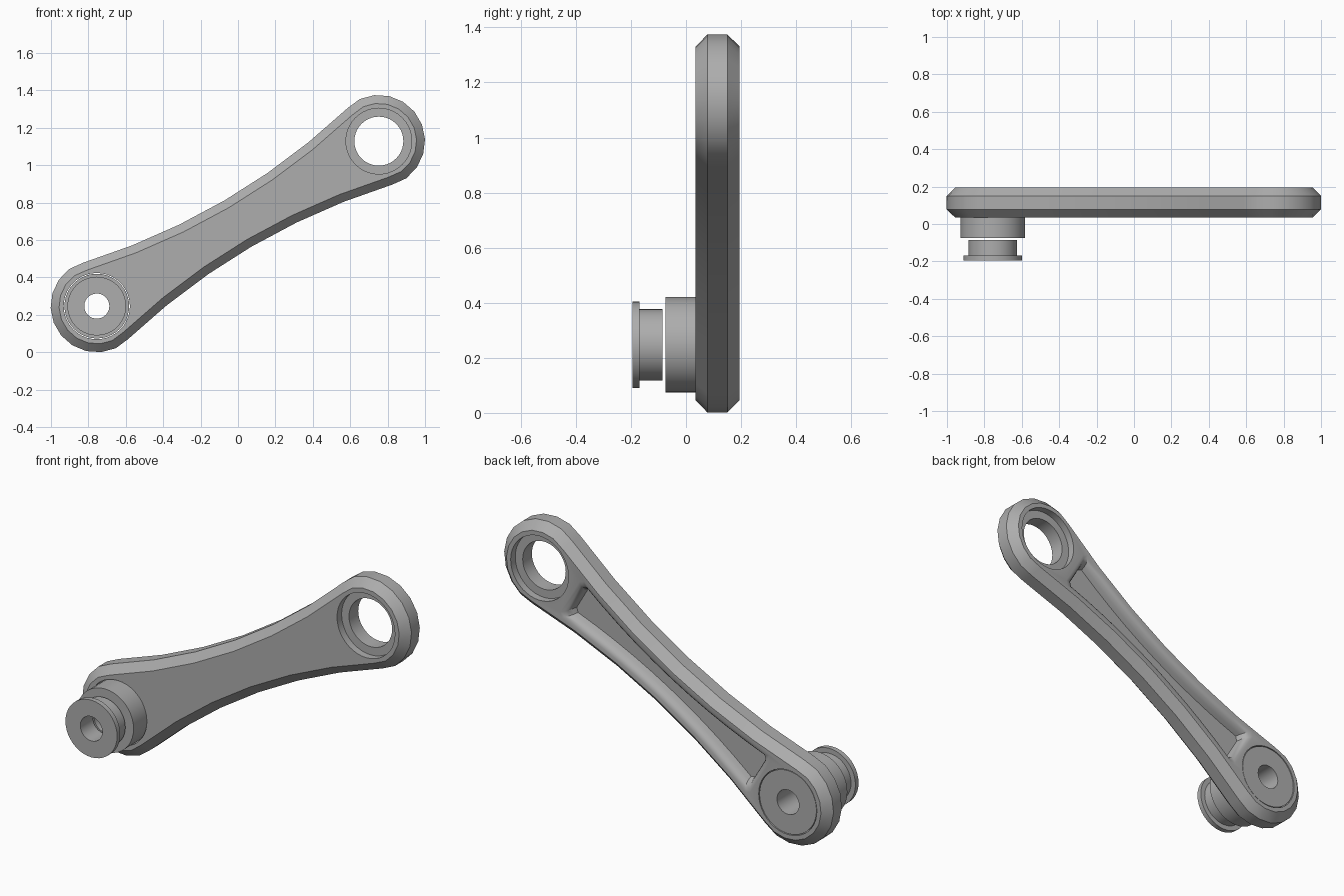
import bpy, bmesh, math
from mathutils import Vector

if "Cube" in bpy.data.objects:
    bpy.data.objects.remove(bpy.data.objects["Cube"])

steel = bpy.data.materials.new("grey metal")
steel.use_nodes = True
GREY = (0.42, 0.42, 0.42, 1)
steel.diffuse_color = GREY
steel.node_tree.nodes["Principled BSDF"].inputs["Base Color"].default_value = GREY

# Lengthwise axis of the arm, between the two eye centres
LOW = Vector((-0.755, 0.247))
HIGH = Vector((0.753, 1.129))
MID = (LOW + HIGH) / 2
HALF = (HIGH - LOW).length / 2
AXIS = (HIGH - LOW).normalized()
END_R = 0.247
SIDE_END = 0.82
BACK = 0.195
FRONT = 0.035


def place(u, v, y):
    return (MID.x + u * AXIS.x - v * AXIS.y, y, MID.y + u * AXIS.y + v * AXIS.x)


def half_width(u):
    return 0.143 + 0.14 * u * u


def finish(bm, name):
    bmesh.ops.recalc_face_normals(bm, faces=bm.faces)
    mesh = bpy.data.meshes.new(name)
    bm.to_mesh(mesh)
    bm.free()
    obj = bpy.data.objects.new(name, mesh)
    mesh.materials.append(steel)
    bpy.context.collection.objects.link(obj)
    return obj


def loft(name, sections):
    """Closed solid through (outline, y) sections."""
    bm = bmesh.new()
    rings = [[bm.verts.new(place(u, v, y)) for u, v in pts] for pts, y in sections]
    n = len(rings[0])
    for a, b in zip(rings, rings[1:]):
        for i in range(n):
            j = (i + 1) % n
            bm.faces.new((a[i], a[j], b[j], b[i]))
    bm.faces.new(rings[0])
    bm.faces.new(rings[-1])
    return finish(bm, name)


def arm_outline(inset):
    us = [SIDE_END * (i / 3 - 1) for i in range(7)]
    lower = [(u, inset - half_width(u)) for u in us]
    start = math.acos((SIDE_END - HALF) / END_R)
    cap = []
    for i in range(1, 11):
        a = start * (2 * i / 11 - 1)
        cap.append((HALF + (END_R - inset) * math.cos(a), (END_R - inset) * math.sin(a)))
    half = lower + cap
    return half + [(-u, -v) for u, v in half]


def pocket_outline(inset):
    # Waisted sides with clipped corners at both ends
    u0, u1 = -0.70 + inset, 0.68 - inset
    c = 0.02
    us = [u0 + c + (u1 - u0 - 2 * c) * i / 10 for i in range(11)]
    w = [half_width(u) - 0.045 - inset for u in us]
    lower = [(u0, c - w[0])] + [(u, -x) for u, x in zip(us, w)] + [(u1, c - w[-1])]
    return lower + [(u, -v) for u, v in reversed(lower)]


def lathe(name, centre, profile, steps=40):
    """Closed (radius, y) profile spun about a front-to-back axis."""
    bm = bmesh.new()
    rings = []
    for i in range(steps):
        a = math.tau * i / steps
        rings.append([bm.verts.new((centre.x + r * math.cos(a), y, centre.y + r * math.sin(a)))
                      for r, y in profile])
    n = len(profile)
    for i in range(steps):
        a, b = rings[i], rings[(i + 1) % steps]
        for k in range(n):
            m = (k + 1) % n
            bm.faces.new((a[k], a[m], b[m], b[k]))
    return finish(bm, name)


def plug(name, centre, radius, y0, y1):
    bm = bmesh.new()
    rings = [[bm.verts.new((centre.x + radius * math.cos(math.tau * i / 40), y,
                            centre.y + radius * math.sin(math.tau * i / 40)))
              for i in range(40)] for y in (y0, y1)]
    for i in range(40):
        j = (i + 1) % 40
        bm.faces.new((rings[0][i], rings[0][j], rings[1][j], rings[1][i]))
    for ring in rings:
        bm.faces.new(ring)
    return finish(bm, name)


def cut(target, cutter):
    cutter.hide_render = True
    mod = target.modifiers.new("cut", 'BOOLEAN')
    mod.operation = 'DIFFERENCE'
    mod.solver = 'EXACT'
    mod.object = cutter
    bpy.context.view_layer.objects.active = target
    bpy.ops.object.modifier_apply(modifier=mod.name)
    bpy.data.objects.remove(cutter)


# Chamfered arm
arm = loft("arm", [(arm_outline(0.045), FRONT), (arm_outline(0), 0.078),
                   (arm_outline(0), 0.15), (arm_outline(0.045), BACK)])

# Stepped upper eye, lower bore and rounded-lip pocket in the back
cut(arm, plug("eye_bore", HIGH, 0.131, -0.1, 0.3))
cut(arm, plug("front_counterbore", HIGH, 0.176, -0.1, FRONT + 0.04))
cut(arm, plug("back_counterbore", HIGH, 0.176, BACK - 0.04, 0.3))
cut(arm, plug("hub_bore", LOW, 0.177, -0.1, 0.3))
cut(arm, loft("pocket", [(pocket_outline(0.06), 0.135), (pocket_outline(0.054), 0.16),
                         (pocket_outline(0.045), 0.181), (pocket_outline(0.034), 0.191),
                         (pocket_outline(0.02), BACK), (pocket_outline(0.02), 0.25)]))

# Hub sleeve through the lower bore
hub = lathe("hub_sleeve", LOW, [(0.067, -0.075), (0.173, -0.075), (0.173, 0.193), (0.067, 0.193)])

# Flanged bush, standing just clear of the sleeve
bush = lathe("flanged_bush", LOW, [(0.067, -0.195), (0.157, -0.195), (0.157, -0.168),
                                   (0.13, -0.168), (0.13, -0.085), (0.067, -0.085)])

# Smooth the round surfaces, keep the machined edges sharp
for obj in (arm, hub, bush):
    bpy.ops.object.select_all(action='DESELECT')
    obj.select_set(True)
    bpy.context.view_layer.objects.active = obj
    bpy.ops.object.shade_smooth_by_angle(angle=math.radians(30))
